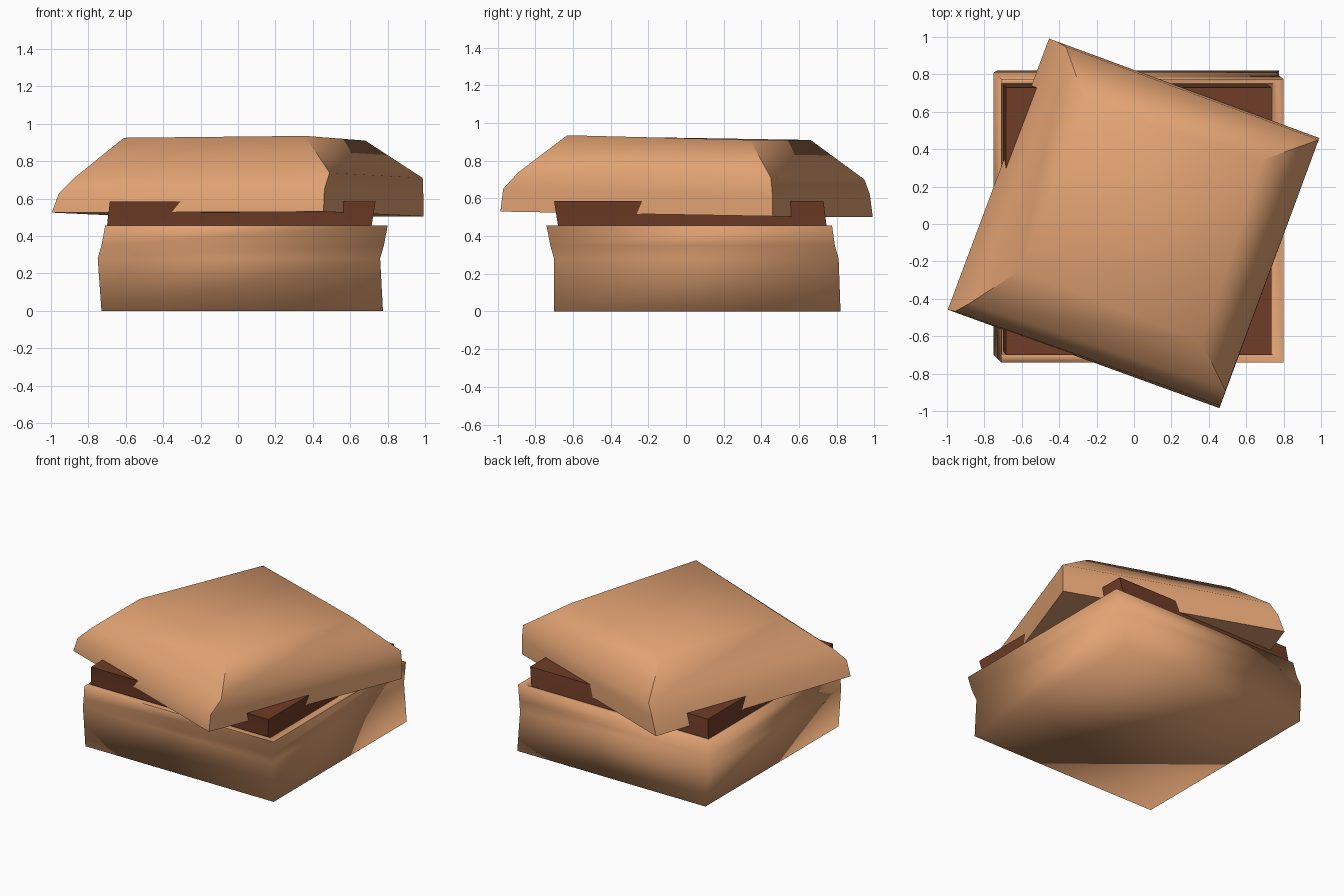
import bpy, bmesh, math
from mathutils import Matrix, Vector

if "Cube" in bpy.data.objects:
    bpy.data.objects.remove(bpy.data.objects["Cube"])


def material(name, rgb):
    m = bpy.data.materials.new(name)
    m.diffuse_color = (*rgb, 1)
    m.use_nodes = True
    m.node_tree.nodes["Principled BSDF"].inputs["Base Color"].default_value = m.diffuse_color
    return m


copper = material("copper", (0.75, 0.36, 0.17))
brown = material("dark_brown", (0.16, 0.045, 0.02))


def loft(name, rings, mat, angle, turn=0):
    """Skin a stack of four-cornered rings and close both ends."""
    bm = bmesh.new()
    rot = Matrix.Rotation(math.radians(turn), 4, 'Z')
    vs = [[bm.verts.new(rot @ Vector(p)) for p in ring] for ring in rings]
    for a, b in zip(vs, vs[1:]):
        for i in range(4):
            j = (i + 1) % 4
            bm.faces.new((a[i], a[j], b[j], b[i]))
    bm.faces.new(vs[0][::-1])
    bm.faces.new(vs[-1])
    bmesh.ops.recalc_face_normals(bm, faces=bm.faces)
    me = bpy.data.meshes.new(name)
    bm.to_mesh(me)
    bm.free()
    me.materials.append(mat)
    ob = bpy.data.objects.new(name, me)
    bpy.context.collection.objects.link(ob)
    bpy.ops.object.select_all(action='DESELECT')
    ob.select_set(True)
    bpy.context.view_layer.objects.active = ob
    bpy.ops.object.shade_smooth_by_angle(angle=math.radians(angle))
    return ob


def rect(x0, x1, y0, y1, z):
    return [(x0, y0, z), (x1, y0, z), (x1, y1, z), (x0, y1, z)]


# Leaning base box with a rim and a shallow recess
loft("box_base", [
    rect(-.73, .775, -.70, .82, 0),
    rect(-.75, .76, -.70, .81, .28),
    rect(-.73, .78, -.72, .79, .35),
    rect(-.71, .80, -.74, .775, .455),
    rect(-.705, .745, -.695, .75, .455),
    rect(-.705, .74, -.695, .75, .40),
], copper, 100)

# Dark inner block standing above the rim
loft("inner_block", [
    rect(-.70, .71, -.68, .745, .39),
    rect(-.70, .715, -.68, .745, .46),
    rect(-.685, .735, -.70, .73, .585),
], brown, 50)

# Twisted lid with uneven bevelled shoulders
loft("lid", [
    [(-.775, -.775, .525), (.77, -.765, .53), (.77, .775, .505), (-.77, .772, .50)],
    [(-.735, -.77, .63), (.77, -.75, .65), (.77, .775, .61), (-.725, .772, .62)],
    [(-.675, -.70, .71), (.768, -.665, .738), (.77, .765, .71), (-.67, .762, .70)],
    [(-.485, -.446, .925), (.556, -.466, .935), (.52, .555, .91), (-.475, .529, .91)],
], copper, 50, turn=-20.3)
